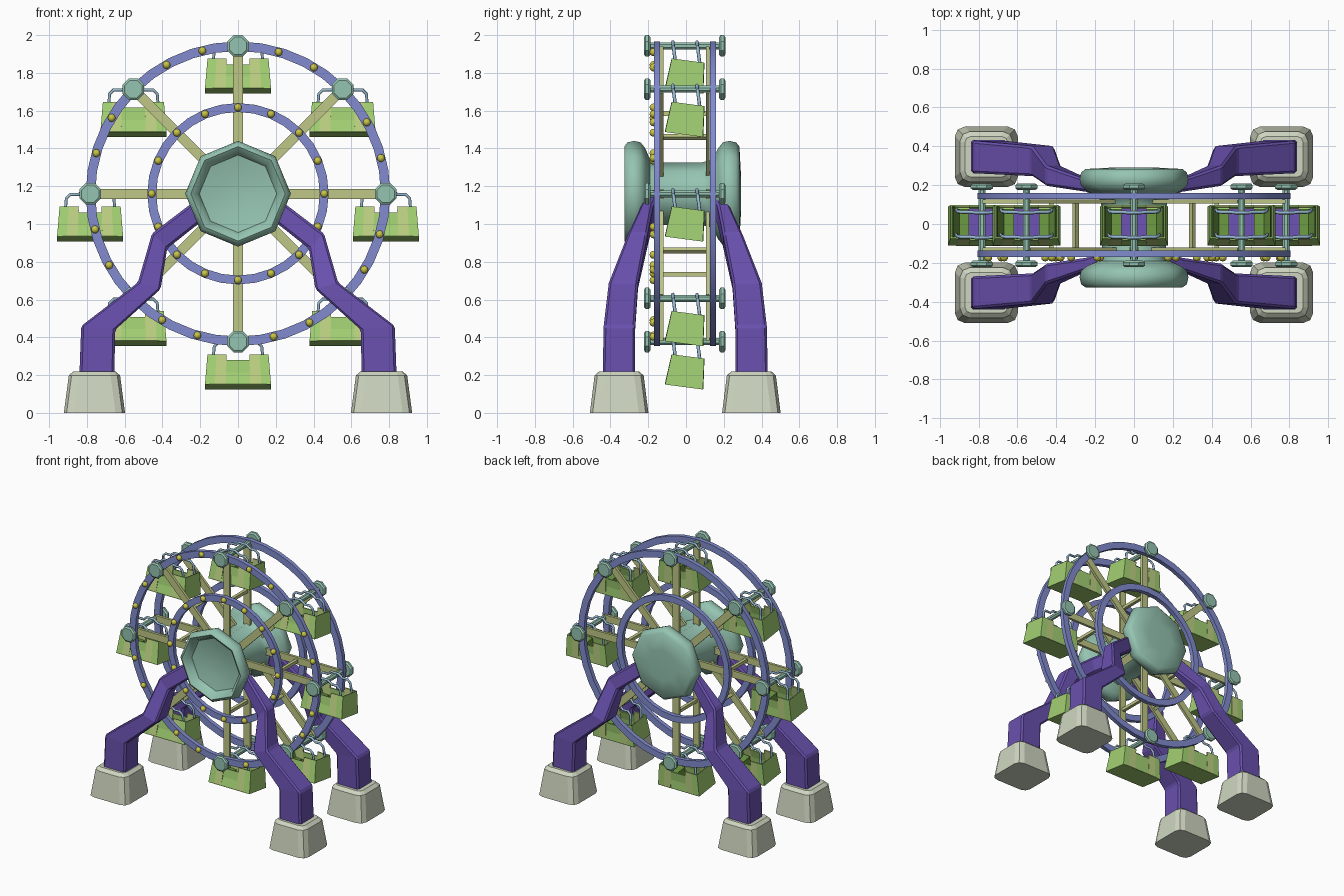
import bpy, bmesh, math
from mathutils import Matrix, Vector

if "Cube" in bpy.data.objects:
    bpy.data.objects.remove(bpy.data.objects["Cube"])

def mat(name, c):
    m = bpy.data.materials.new(name)
    m.diffuse_color = (*c, 1)
    m.use_nodes = True
    m.node_tree.nodes["Principled BSDF"].inputs["Base Color"].default_value = m.diffuse_color
    return m

BLUE = mat("periwinkle", (0.22, 0.26, 0.62))
PURPLE = mat("purple", (0.14, 0.08, 0.42))
STONE = mat("pale stone", (0.62, 0.67, 0.53))
TEAL = mat("sea green", (0.30, 0.55, 0.44))
OLIVE = mat("pale olive", (0.52, 0.57, 0.24))
YELLOW = mat("bulb yellow", (0.58, 0.55, 0.06))
GREEN = mat("leaf green", (0.36, 0.63, 0.17))
LIME = mat("yellow green", (0.50, 0.63, 0.22))
DARK = mat("dark green", (0.14, 0.30, 0.05))
SKY = mat("steel blue", (0.30, 0.47, 0.62))

CZ, R = 1.16, 0.783

def obj(name, bm, mats, smooth=None, normals=True):
    if normals:
        bmesh.ops.recalc_face_normals(bm, faces=bm.faces)
    me = bpy.data.meshes.new(name)
    bm.to_mesh(me)
    bm.free()
    for m in mats:
        me.materials.append(m)
    o = bpy.data.objects.new(name, me)
    bpy.context.collection.objects.link(o)
    if smooth:
        bpy.context.view_layer.objects.active = o
        o.select_set(True)
        bpy.ops.object.shade_smooth_by_angle(angle=math.radians(smooth))
        o.select_set(False)
    return o

def box(bm, center, size, rot=Matrix()):
    bmesh.ops.create_cube(bm, size=1, matrix=rot @ Matrix.Translation(center) @ Matrix.Diagonal((*size, 1)))

def lathe(bm, profile, n, center, phase=0.0, closed=False):
    """Spin (radius, y) points around the y axis."""
    rings = []
    for r, y in profile:
        k = 1 if r == 0 else n
        rings.append([bm.verts.new((center[0] + r * math.sin(phase + 2 * math.pi * i / n), center[1] + y,
                      center[2] + r * math.cos(phase + 2 * math.pi * i / n))) for i in range(k)])
    pairs = list(zip(rings, rings[1:])) + ([(rings[-1], rings[0])] if closed else [])
    for a, b in pairs:
        for i in range(n):
            vs = [a[i % len(a)], a[(i + 1) % len(a)], b[(i + 1) % len(b)], b[i % len(b)]]
            bm.faces.new(list(dict.fromkeys(vs)))

def polar(r, a, y=0.0):
    return Vector((r * math.sin(a), y, CZ + r * math.cos(a)))

def wheel_rot(a):
    return Matrix.Translation((0, 0, CZ)) @ Matrix.Rotation(a, 4, 'Y')

ANG = [k * math.pi / 4 for k in range(8)]

# Outer and inner rings on both sides
for side, y in (("front", -0.153), ("rear", 0.144)):
    for part, ro, ri, n in (("outer", 0.806, 0.756, 40), ("inner", 0.48, 0.433, 32)):
        bm = bmesh.new()
        lathe(bm, [(ro, -.016), (ro, .016), (ri, .016), (ri, -.016)], n, (0, y, CZ), closed=True)
        obj(f"{side}_{part}_ring", bm, [BLUE], 30)

# Spokes and the bars that tie them together
bm = bmesh.new()
for a in ANG:
    for y in (-0.13, 0.115):
        box(bm, (0, y, 0.45), (0.053, 0.02, 0.66), wheel_rot(a))
    box(bm, (0, -0.007, 0.425), (0.024, 0.24, 0.024), wheel_rot(a))
obj("spokes", bm, [OLIVE])

# Light bulbs on the front rings
bm = bmesh.new()
spots = [(0.78, a + math.radians(d)) for a in ANG for d in (16, 31)]
spots += [(0.457, i * math.pi / 8) for i in range(16)]
for r, a in spots:
    bmesh.ops.create_uvsphere(bm, u_segments=10, v_segments=6, radius=0.021,
                              matrix=Matrix.Translation(polar(r, a, -0.172)))
obj("bulbs", bm, [YELLOW], 60)

# Central spool: dished front disc, drum, domed rear disc
bm = bmesh.new()
lathe(bm, [(0, -.245), (.12, -.25), (.205, -.268), (.222, -.305), (.25, -.326), (.272, -.31), (.28, -.275),
           (.272, -.24), (.24, -.215), (.18, -.19), (.165, -.13), (.165, .08), (.18, .14), (.24, .17),
           (.272, .195), (.28, .23), (.272, .265), (.25, .283), (.12, .29), (0, .29)], 8, (0, 0, CZ))
obj("central_hub", bm, [TEAL], 50)

# Axles with octagonal caps
bm = bmesh.new()
for a in ANG:
    p = polar(R, a)
    lathe(bm, [(0, -.222), (.05, -.222), (.062, -.214), (.062, -.198), (.05, -.188), (.02, -.188),
               (.02, .175), (.05, .175), (.062, .184), (.062, .2), (.05, .208), (0, .208)],
          8, p, math.pi / 8)
obj("axles", bm, [TEAL])

# Support legs: outer (x, z), inner (x, z), near y, far y
SECT = [((.84, .19), (.655, .19), .265, .437),
        ((.83, .46), (.65, .44), .265, .432),
        ((.53, .69), (.41, .655), .25, .405),
        ((.455, .95), (.375, .87), .20, .305),
        ((.25, 1.106), (.23, .985), .17, .235),
        ((.17, 1.16), (.15, 1.04), .14, .21)]
for sx in (-1, 1):
    for sy in (-1, 1):
        tag = ("front" if sy < 0 else "rear") + ("_left" if sx < 0 else "_right")
        bm = bmesh.new()
        prev = None
        for o, i, y0, y1 in SECT:
            ring = [bm.verts.new((sx * x, sy * y - 0.004, z)) for (x, z), y in ((o, y0), (o, y1), (i, y1), (i, y0))]
            if prev:
                for k in range(4):
                    bm.faces.new((prev[k], prev[(k + 1) % 4], ring[(k + 1) % 4], ring[k]))
            else:
                bm.faces.new(ring)
            prev = ring
        bm.faces.new(prev)
        leg = obj(tag + "_leg", bm, [PURPLE])
        bev = leg.modifiers.new("bevel", 'BEVEL')
        bev.width, bev.segments = 0.012, 1
        # Tapered foot block with chamfered corners
        bm = bmesh.new()
        box(bm, (0, 0, 0.11), (0.324, 0.31, 0.22))
        for v in bm.verts:
            if v.co.z > 0.1:
                v.co.x *= 0.82
                v.co.y *= 0.82
        up = [e for e in bm.edges if abs(e.verts[0].co.z - e.verts[1].co.z) > 0.1]
        bmesh.ops.bevel(bm, geom=up, offset=0.05, segments=2, profile=0.5, affect='EDGES')
        top = [e for e in bm.edges if min(v.co.z for v in e.verts) > 0.21]
        bmesh.ops.bevel(bm, geom=top, offset=0.022, segments=1, affect='EDGES')
        bmesh.ops.translate(bm, verts=bm.verts, vec=(sx * 0.76, sy * 0.35 - 0.004, 0))
        obj(tag + "_foot", bm, [STONE])

# Gondola tub: striped open shell, origin at the axle
TOP, BOT, TX, BX, TY, BY = -0.078, -0.238, 0.158, 0.172, 0.083, 0.098
def tub(bm):
    fr = [-1, -.72, -.38, .38, .72, 1]
    for s in (-1, 1):
        for i in range(5):
            drop = 0.2 if i == 2 else 0.0
            z = TOP + (BOT - TOP) * drop
            hx, hy = TX + (BX - TX) * drop, TY + (BY - TY) * drop
            vs = [(fr[i] * hx, s * hy, z), (fr[i + 1] * hx, s * hy, z),
                  (fr[i + 1] * BX, s * BY, BOT), (fr[i] * BX, s * BY, BOT)]
            f = bm.faces.new([bm.verts.new(v) for v in vs])
            f.material_index = i % 2
        bm.faces.new([bm.verts.new(v) for v in ((s * TX, -TY, TOP), (s * TX, TY, TOP), (s * BX, BY, BOT), (s * BX, -BY, BOT))])
    bm.faces.new([bm.verts.new(v) for v in ((-BX, -BY, BOT), (BX, -BY, BOT), (BX, BY, BOT), (-BX, BY, BOT))])
    bmesh.ops.remove_doubles(bm, verts=bm.verts, dist=1e-4)

tilt = Matrix.Translation((0, 0, -.16)) @ Matrix.Rotation(math.radians(-7.5), 4, 'X') @ Matrix.Translation((0, 0, .16))
for k, a in enumerate(ANG):
    p = polar(R, a)
    bm = bmesh.new()
    tub(bm)
    t = obj(f"gondola_tub_{k}", bm, [GREEN, LIME])
    t.matrix_world = Matrix.Translation(p) @ tilt
    sol = t.modifiers.new("wall", 'SOLIDIFY')
    sol.thickness, sol.offset = 0.01, 0
    # Sloped benches and the floor mat between them
    bm = bmesh.new()
    for s in (-1, 1):
        prof = [(.148, -.09), (.115, -.16), (.065, -.165), (.065, -.232), (.16, -.232)]
        e = [[bm.verts.new((s * x, y, z)) for x, z in prof] for y in (-.078, .078)]
        for i in range(5):
            bm.faces.new((e[0][i], e[0][(i + 1) % 5], e[1][(i + 1) % 5], e[1][i]))
        bm.faces.new(e[0])
        bm.faces.new(e[1])
    b = obj(f"gondola_benches_{k}", bm, [DARK])
    b.matrix_world = t.matrix_world
    bm = bmesh.new()
    box(bm, (0, 0, -0.229), (0.13, 0.176, 0.009))
    f = obj(f"gondola_floor_{k}", bm, [PURPLE])
    f.matrix_world = t.matrix_world
    # Two bent hanger rods looping over the axle
    cu = bpy.data.curves.new(f"hanger_{k}", 'CURVE')
    cu.dimensions = '3D'
    cu.bevel_depth, cu.bevel_resolution, cu.use_fill_caps = 0.009, 1, True
    for y in (-.062, .066):
        half = [(.132, -.10), (.126, -.025), (.105, -.004), (.06, -.004), (.03, .022)]
        pts = [(-x, z) for x, z in half] + [(x, z) for x, z in reversed(half)]
        sp = cu.splines.new('POLY')
        sp.points.add(len(pts) - 1)
        for q, (x, z) in zip(sp.points, pts):
            q.co = (x, y - (z + .04) * 0.13, z, 1)
    cu.materials.append(SKY)
    h = bpy.data.objects.new(f"hanger_{k}", cu)
    h.location = p
    bpy.context.collection.objects.link(h)
